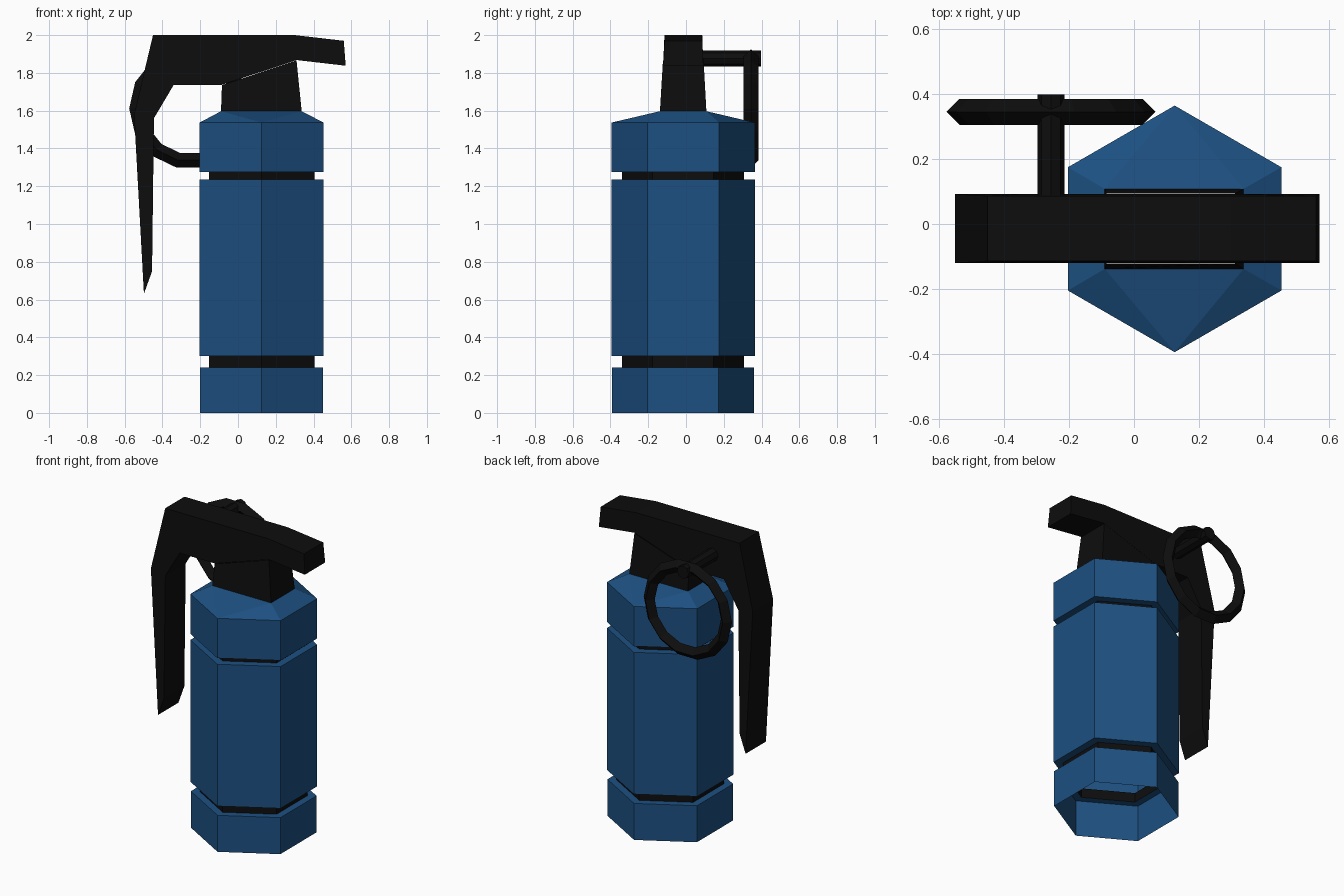
import bpy, bmesh
from math import cos, sin, pi, radians

if "Cube" in bpy.data.objects:
    bpy.data.objects.remove(bpy.data.objects["Cube"])

CX, CY = 0.125, -0.015          # body axis


def material(name, color):
    m = bpy.data.materials.new(name)
    m.diffuse_color = color
    m.use_nodes = True
    m.node_tree.nodes["Principled BSDF"].inputs["Base Color"].default_value = m.diffuse_color
    return m


BLUE = material("blue_paint", (0.012, 0.08, 0.22, 1))
BLACK = material("black_metal", (0.004, 0.004, 0.004, 1))


def make(name, verts, faces, mat):
    me = bpy.data.meshes.new(name)
    me.from_pydata(verts, [], faces)
    me.materials.append(mat)
    ob = bpy.data.objects.new(name, me)
    bpy.context.collection.objects.link(ob)
    return ob


def hex_ring(r, z):
    return [(CX + r * cos(radians(30 + 60 * i)), CY + r * sin(radians(30 + 60 * i)), z)
            for i in range(6)]


def rect_ring(x0, x1, y0, y1, z0, z1):
    # z0 / z1 are the heights on the left and right side
    return [(x1, y1, z1), (x0, y1, z0), (x0, y0, z0), (x1, y0, z1)]


def loft(rings):
    n = len(rings[0])
    verts = [v for r in rings for v in r]
    faces = [(k * n + i, k * n + (i + 1) % n, (k + 1) * n + (i + 1) % n, (k + 1) * n + i)
             for k in range(len(rings) - 1) for i in range(n)]
    return verts, faces


def hex_part(name, profile, mat):
    return make(name, *loft([hex_ring(r, z) for r, z in profile]), mat)


R, RI = 0.379, 0.323            # outer shell and groove radius

# Hexagonal shell, open at the bottom, with two black grooves
hex_part("base_shell", [(R - 0.003, 0), (R - 0.003, 0.24), (RI, 0.24)], BLUE)
hex_part("lower_groove", [(RI, 0.24), (RI, 0.302)], BLACK)
hex_part("main_shell", [(RI, 0.302), (R, 0.302), (R, 1.235), (RI, 1.235)], BLUE)
hex_part("upper_groove", [(RI, 1.235), (RI, 1.275)], BLACK)

# Collar: hexagon tapering into the rectangular neck foot
verts, faces = loft([hex_ring(RI, 1.275), hex_ring(R, 1.275), hex_ring(R, 1.537)])
foot = rect_ring(-0.09, 0.337, -0.138, 0.108, 1.597, 1.597)
h, r = len(verts) - 6, len(verts)
faces += [(h, h + 1, r), (h + 1, r + 1, r), (h + 1, h + 2, r + 1),
          (h + 2, h + 3, r + 2, r + 1), (h + 3, h + 4, r + 2),
          (h + 4, r + 3, r + 2), (h + 4, h + 5, r + 3), (h + 5, h, r, r + 3)]
make("collar_shell", verts + foot, faces, BLUE)

# Neck
head = rect_ring(-0.085, 0.31, -0.122, 0.093, 1.735, 1.866)
make("neck", *loft([foot, head]), BLACK)

# Lever: side profile extruded across y, narrowing slightly at the top
profile = [(-0.45, 2.0), (-0.55, 1.58), (-0.498, 0.63), (-0.455, 0.75),
           (-0.445, 1.56), (-0.34, 1.737), (-0.085, 1.737), (0.31, 1.868),
           (0.57, 1.838), (0.56, 1.97), (0.30, 2.0)]
n = len(profile)
front = [(x, -0.114 if z > 1.9 else -0.12, z) for x, z in profile]
back = [(x, 0.086 if z > 1.9 else 0.092, z) for x, z in profile]
verts, faces = loft([front, back])
lever = make("lever", verts, faces + [tuple(range(n))[::-1], tuple(range(n, 2 * n))], BLACK)

# Pull pin
bpy.ops.mesh.primitive_cylinder_add(vertices=8, radius=0.042, depth=0.34,
                                    location=(-0.255, 0.228, 1.876),
                                    rotation=(pi / 2, 0, pi / 8 * 0))
pin = bpy.context.object
pin.name = "pull_pin"
pin.data.materials.append(BLACK)

# Pull ring with diamond section
bpy.ops.mesh.primitive_torus_add(major_segments=14, minor_segments=4,
                                 major_radius=0.281, minor_radius=0.04,
                                 location=(-0.255, 0.345, 1.612),
                                 rotation=(pi / 2, 0, 0))
ring = bpy.context.object
ring.name = "pull_ring"
ring.data.materials.append(BLACK)

# Consistent outward normals on the closed lever
bm = bmesh.new()
bm.from_mesh(lever.data)
bmesh.ops.recalc_face_normals(bm, faces=bm.faces)
bm.to_mesh(lever.data)
bm.free()
